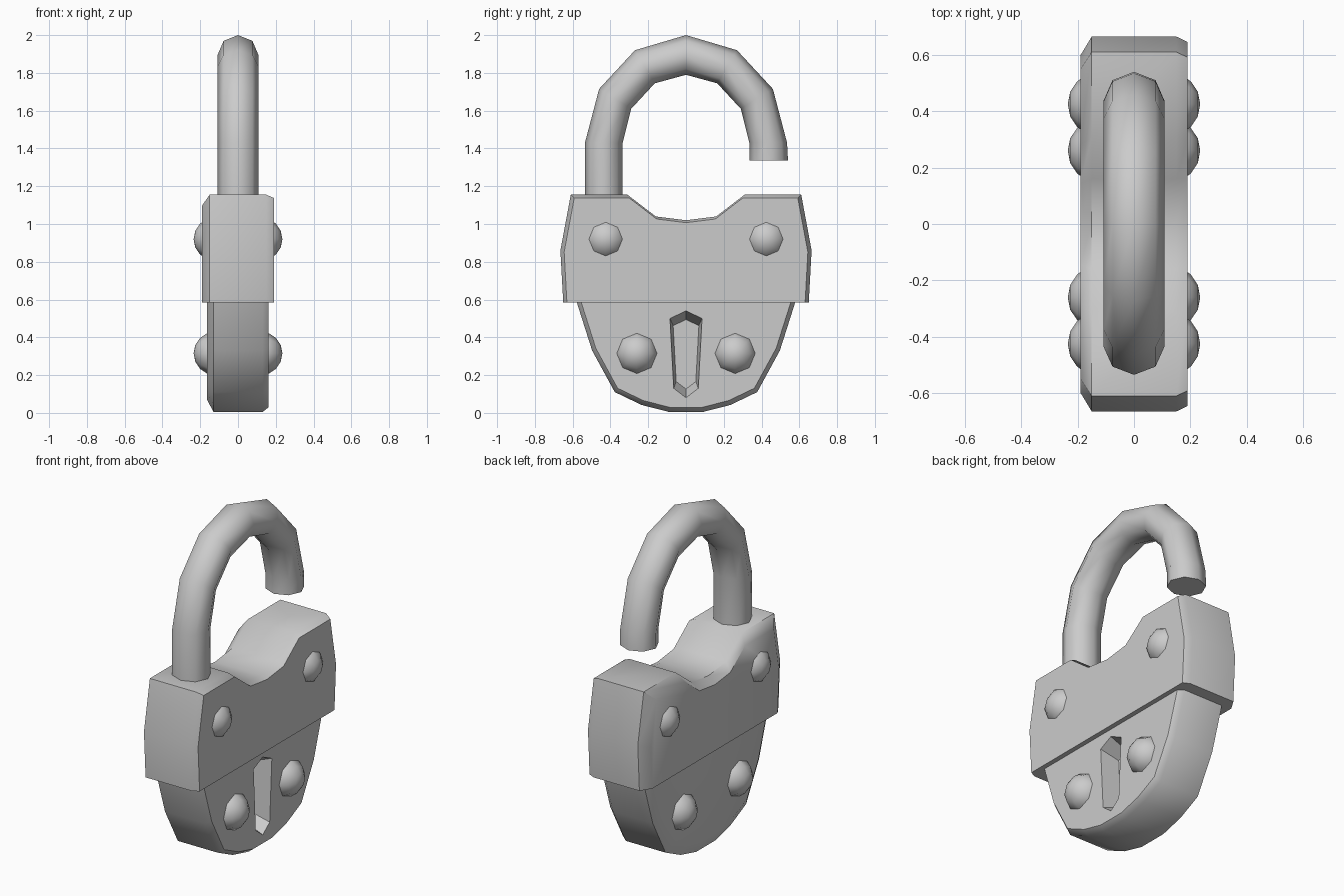
import bpy, bmesh, math
from mathutils import Vector

if "Cube" in bpy.data.objects:
    bpy.data.objects.remove(bpy.data.objects["Cube"])


def smooth(obj, angle):
    bpy.ops.object.select_all(action='DESELECT')
    obj.select_set(True)
    bpy.context.view_layer.objects.active = obj
    bpy.ops.object.shade_smooth_by_angle(angle=math.radians(angle))


def loft(name, rings):
    """Closed solid skinned through rings of equal point count."""
    bm = bmesh.new()
    loops = [[bm.verts.new(p) for p in ring] for ring in rings]
    n = len(loops[0])
    for a, b in zip(loops, loops[1:]):
        for i in range(n):
            j = (i + 1) % n
            bm.faces.new((a[i], a[j], b[j], b[i]))
    bm.faces.new(loops[0])
    bm.faces.new(loops[-1])
    bmesh.ops.recalc_face_normals(bm, faces=bm.faces)
    mesh = bpy.data.meshes.new(name)
    bm.to_mesh(mesh)
    bm.free()
    obj = bpy.data.objects.new(name, mesh)
    bpy.context.collection.objects.link(obj)
    return obj


def mirrored(half):
    """Full outline from its +y half, given from top to bottom."""
    return half + [(-y, z) for y, z in reversed(half) if y > 0]


def plate(name, outline, layers, pivot):
    """Outline in y/z stacked along x; each layer is (x, scale)."""
    return loft(name, [[(x, y * s, pivot + (z - pivot) * s) for y, z in outline]
                       for x, s in layers])


# Upper body block with the scooped top
upper = mirrored([(0, 1.02), (0.16, 1.04), (0.31, 1.155), (0.61, 1.155),
                  (0.665, 0.86), (0.65, 0.585)])
smooth(plate("upper_body", upper,
             [(-0.19, 0.9), (-0.15, 1), (0.15, 1), (0.19, 0.97)], 0.585), 40)

# Lower rounded body
lower = mirrored([(0.585, 0.62), (0.575, 0.575), (0.497, 0.33),
                  (0.377, 0.11), (0.235, 0.042), (0.09, 0.005)])
body = plate("lower_body", lower,
             [(-0.165, 0.89), (-0.13, 1), (0.13, 1), (0.162, 0.96)], 0.62)

# Tapered keyhole recess, cut on the +x face only
hole = mirrored([(0, 0.54), (0.085, 0.5), (0.065, 0.13), (0, 0.08)])
hole = [(0, 0.54), (0.085, 0.5), (0.065, 0.13), (0, 0.08), (-0.065, 0.13), (-0.085, 0.5)]
cutter = plate("keyhole_cutter", hole, [(0.05, 0.8), (0.162, 1), (0.22, 1.1)], 0.31)
cutter.hide_render = True
mod = body.modifiers.new("keyhole", 'BOOLEAN')
mod.operation = 'DIFFERENCE'
mod.solver = 'EXACT'
mod.object = cutter
bpy.context.view_layer.objects.active = body
bpy.ops.object.modifier_apply(modifier=mod.name)
bpy.data.objects.remove(cutter)
smooth(body, 40)

# Shackle: (outer, inner) points of each cross-section along the bend
arch = [((0.535, 1.43), (0.335, 1.43)), ((0.46, 1.715), (0.29, 1.61)),
        ((0.27, 1.92), (0.165, 1.745))]
sections = [((-0.535, 1.1), (-0.335, 1.1))]
sections += [((-o[0], o[1]), (-i[0], i[1])) for o, i in arch]
sections += [((0, 2.0), (0, 1.79))] + arch[::-1]
sections += [((0.54, 1.335), (0.335, 1.335))]
rings = []
for o, i in sections:
    o, i = Vector((0, *o)), Vector((0, *i))
    mid, half = (o + i) / 2, (o - i) / 2
    rings.append([mid + half * math.cos(a) + Vector((0.108 * math.sin(a), 0, 0))
                  for a in (k * math.pi / 4 for k in range(8))])
smooth(loft("shackle", rings), 50)

# Domed rivets on both faces
for row, y, z, r in (("upper", 0.425, 0.92, 0.115), ("lower", 0.26, 0.315, 0.115)):
    for sx in (-1, 1):
        for sy in (-1, 1):
            bpy.ops.mesh.primitive_uv_sphere_add(
                segments=8, ring_count=8, radius=r,
                location=(sx * 0.12, sy * y, z), rotation=(0, math.pi / 2, 0))
            rivet = bpy.context.object
            rivet.name = row + "_rivet"
            smooth(rivet, 50)
